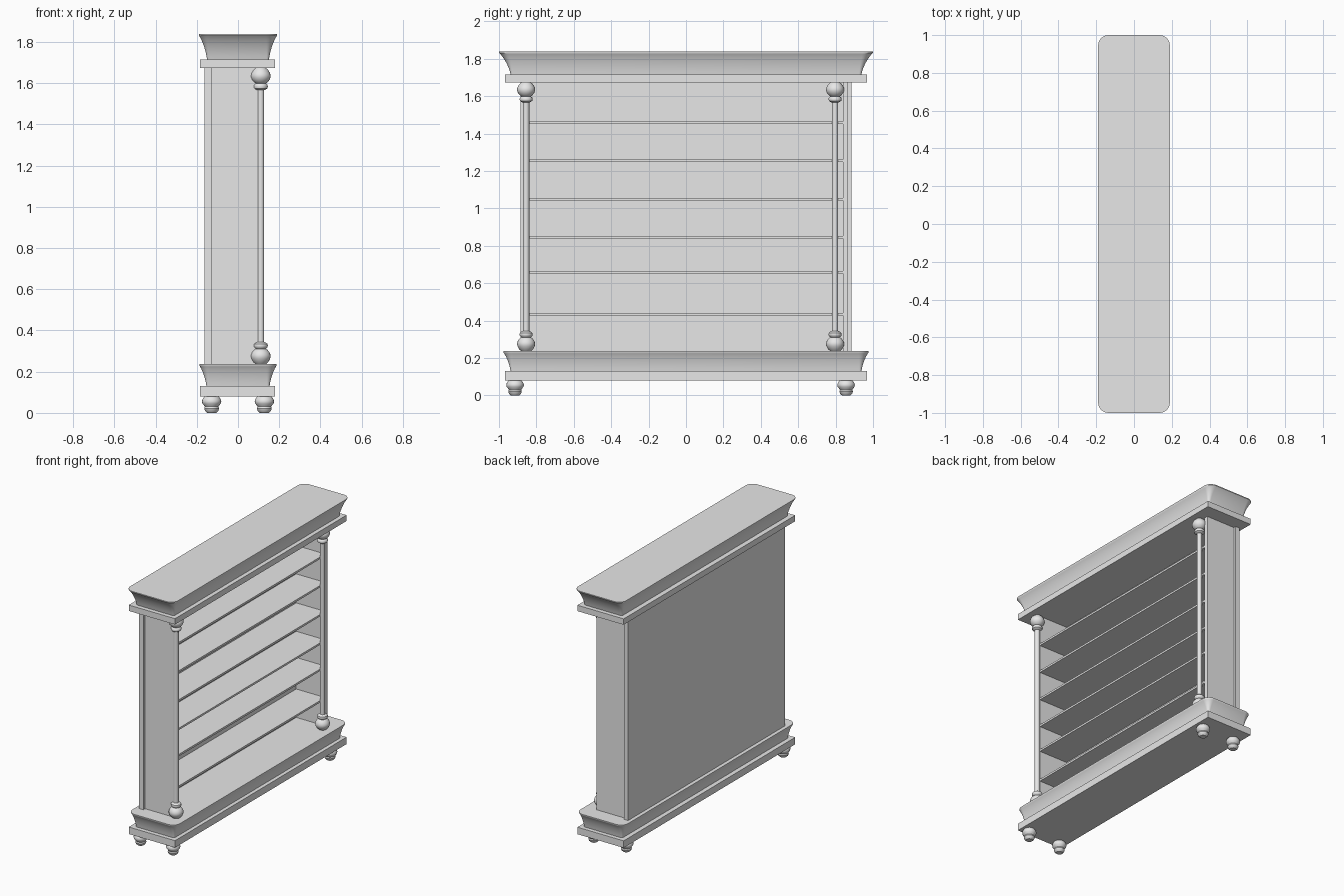
import bpy, bmesh, math

cube = bpy.data.objects.get("Cube")
if cube:
    bpy.data.objects.remove(cube, do_unlink=True)

grey = bpy.data.materials.new("plain grey")
grey.use_nodes = True
grey.diffuse_color = (0.8, 0.8, 0.8, 1)
grey.node_tree.nodes["Principled BSDF"].inputs["Base Color"].default_value = grey.diffuse_color


def finish(name, bm, smooth=None):
    bmesh.ops.recalc_face_normals(bm, faces=bm.faces)
    mesh = bpy.data.meshes.new(name)
    bm.to_mesh(mesh)
    bm.free()
    mesh.materials.append(grey)
    obj = bpy.data.objects.new(name, mesh)
    bpy.context.collection.objects.link(obj)
    if smooth:
        bpy.ops.object.select_all(action='DESELECT')
        obj.select_set(True)
        bpy.context.view_layer.objects.active = obj
        bpy.ops.object.shade_smooth_by_angle(angle=math.radians(smooth))
    return obj


def box(name, x, y, z):
    """Box from (low, high) pairs."""
    bm = bmesh.new()
    bmesh.ops.create_cube(bm, size=1)
    for v in bm.verts:
        v.co = [(a + b) / 2 + c * (b - a) for (a, b), c in zip((x, y, z), v.co)]
    return finish(name, bm)


def skin(name, rings, smooth):
    """Bridge closed rings of points and cap both ends."""
    bm = bmesh.new()
    loops = [[bm.verts.new(p) for p in ring] for ring in rings]
    n = len(loops[0])
    for a, b in zip(loops, loops[1:]):
        for i in range(n):
            j = (i + 1) % n
            bm.faces.new((a[i], a[j], b[j], b[i]))
    bm.faces.new(loops[0][::-1])
    bm.faces.new(loops[-1])
    return finish(name, bm, smooth)


def turned(name, profile, x, y, segments=20):
    """Lathe a (radius, z) profile around a vertical axis."""
    turn = [i * math.tau / segments for i in range(segments)]
    return skin(name, [[(x + r * math.cos(t), y + r * math.sin(t), z) for t in turn]
                       for r, z in profile], 35)


def rounded_rect(hx, hy, r, z, steps=6):
    pts = []
    for k, (sx, sy) in enumerate(((1, 1), (-1, 1), (-1, -1), (1, -1))):
        for i in range(steps + 1):
            t = (k + i / steps) * math.pi / 2
            pts.append((sx * (hx - r) + r * math.cos(t), sy * (hy - r) + r * math.sin(t), z))
    return pts


def moulding(name, z0, z1, low, high):
    """Concave flare from the low (hx, hy) to the high (hx, hy) outline."""
    rings = []
    steps = 8
    for i in range(steps + 1):
        t = math.pi / 2 * i / steps
        out, up = 1 - math.cos(t), math.sin(t)
        out, up = 0.65 * out + 0.35 * up, 0.5 * up + 0.5 * i / steps
        rings.append(rounded_rect(low[0] + (high[0] - low[0]) * out,
                                  low[1] + (high[1] - low[1]) * out,
                                  0.012 + 0.043 * out, z0 + (z1 - z0 - 0.006) * up))
    rings.append(rounded_rect(*high, 0.055, z1))
    return skin(name, rings, 35)


# Plinth and cornice
SLAB_X, SLAB_Y = (-0.185, 0.18), (-0.968, 0.968)
box("plinth_slab", SLAB_X, SLAB_Y, (0.08, 0.13))
moulding("plinth_moulding", 0.13, 0.237, (0.153, 0.938), (0.188, 0.977))
box("cornice_slab", SLAB_X, SLAB_Y, (1.673, 1.715))
moulding("cornice_moulding", 1.715, 1.838, (0.15, 0.937), (0.19, 1.0))

# Carcass: back panel, side panels and shelves
BODY_Z = (0.23, 1.68)
box("back_panel", (-0.162, -0.128), (-0.886, 0.884), BODY_Z)
for label, s in (("left", 1), ("right", -1)):
    box(label + "_side_panel", (-0.13, 0.1), sorted((s * 0.84, s * 0.866)), BODY_Z)
for i, z in enumerate((0.433, 0.658, 0.845, 1.048, 1.255, 1.458)):
    box(f"shelf_{i + 1}", (-0.13, 0.1), (-0.842, 0.842), (z - 0.007, z + 0.007))

# Turned columns, mirrored top to bottom
half = [(0.025, 0.236), (0.037, 0.247), (0.046, 0.263), (0.048, 0.272), (0.048, 0.281),
        (0.043, 0.294), (0.032, 0.307), (0.025, 0.311), (0.033, 0.318), (0.035, 0.326),
        (0.033, 0.335), (0.024, 0.342), (0.017, 0.344)]
column = half + [(r, 1.91 - z) for r, z in reversed(half)]
for label, y in (("front", -0.855), ("rear", 0.797)):
    turned(label + "_column", column, 0.11, y)

# Bun feet
foot = [(0.022, 0), (0.032, 0.009), (0.036, 0.021), (0.033, 0.03), (0.037, 0.036),
        (0.045, 0.046), (0.047, 0.056), (0.044, 0.067), (0.036, 0.078), (0.03, 0.083)]
for side, x in (("left", 0.128), ("right", -0.128)):
    for end, y in (("front", -0.914), ("rear", 0.856)):
        turned(f"{end}_{side}_foot", foot, x, y)
